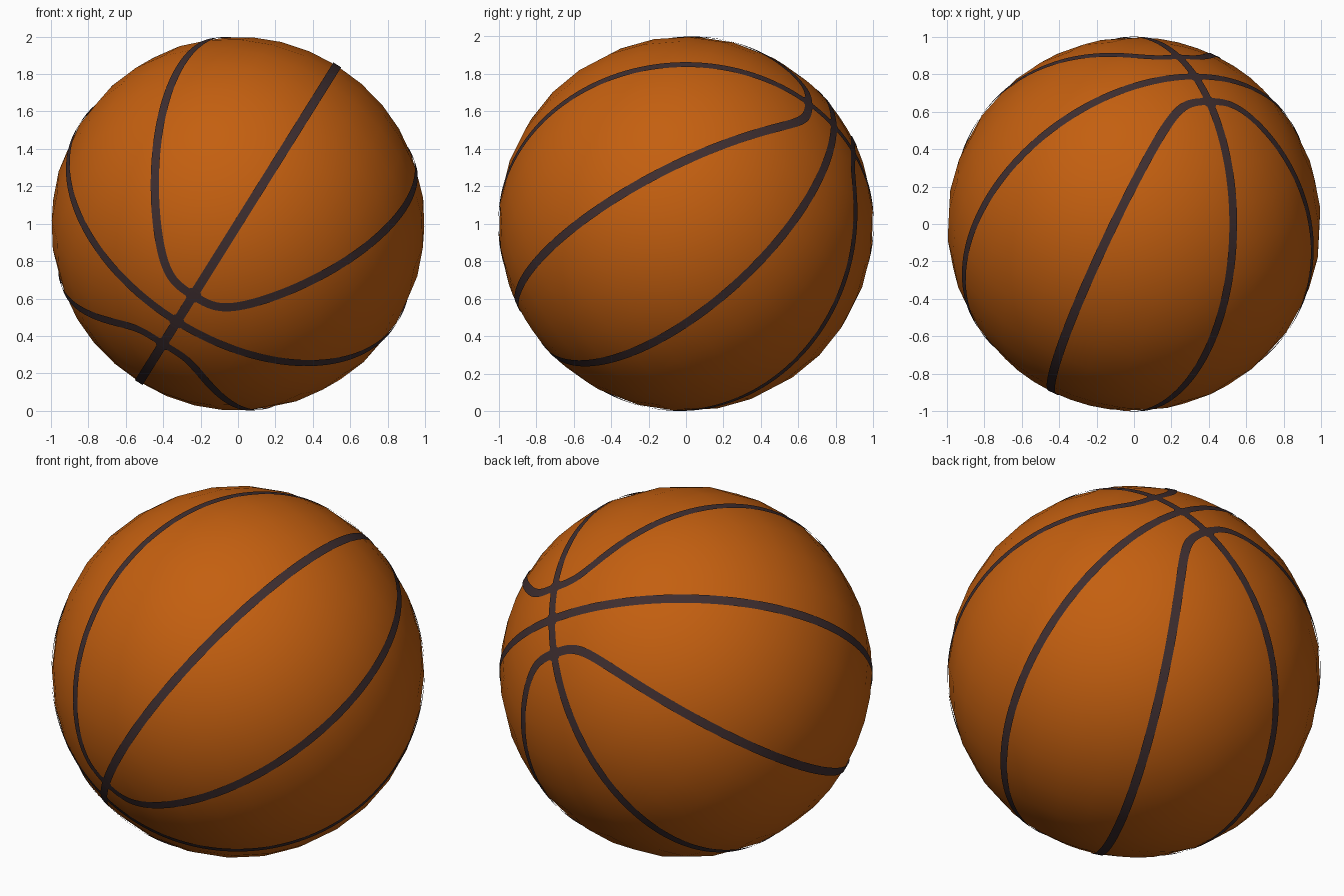
import bpy, bmesh, math
from mathutils import Vector, Matrix

if "Cube" in bpy.data.objects:
    bpy.data.objects.remove(bpy.data.objects["Cube"])

# Seam frame: pole P (where seams meet), V in the long seam's plane, N across it
U = Vector((0.53, 0, 0.848)).normalized()
Y = Vector((0, 1, 0))
P = (-0.616 * U - 0.788 * Y).normalized()
N = Vector((-U.z, 0, U.x))
V = (0.788 * U - 0.616 * Y).normalized()
CENTRE = Vector((0, 0, 1))
R_BALL, R_SEAM, HALF = 0.9995, 1.0015, 0.0245
TAU = 2 * math.pi


def material(name, rgb):
    m = bpy.data.materials.new(name)
    m.diffuse_color = (*rgb, 1)
    m.use_nodes = True
    m.node_tree.nodes["Principled BSDF"].inputs["Base Color"].default_value = m.diffuse_color
    return m


orange = material("orange leather", (0.55, 0.115, 0.005))
black = material("dark rubber", (0.048, 0.027, 0.029))


def finish(bm, name, mat):
    for f in bm.faces:
        f.normal_update()
        if f.normal.dot(f.calc_center_median()) < 0:
            f.normal_flip()
        f.smooth = True
    me = bpy.data.meshes.new(name)
    bm.to_mesh(me)
    bm.free()
    me.materials.append(mat)
    ob = bpy.data.objects.new(name, me)
    ob.location = CENTRE
    bpy.context.collection.objects.link(ob)
    return ob


def seam(name, curve, steps=256):
    """Thin closed ribbon along a curve on the ball."""
    bm = bmesh.new()
    pts = [curve(TAU * i / steps).normalized() for i in range(steps)]
    rows = []
    for i, p in enumerate(pts):
        side = p.cross(pts[(i + 1) % steps] - pts[i - 1]).normalized() * HALF
        rows.append([bm.verts.new((p + s * side).normalized() * R_SEAM) for s in (-1, 1)])
    for i in range(steps):
        a, b = rows[i - 1], rows[i]
        bm.faces.new((a[0], a[1], b[1], b[0]))
    return finish(bm, name, black)


def panel_curve(sign):
    """Loop that runs on the diagonals and rounds off close to the poles."""
    def curve(t):
        n = math.sin(t)
        return P * (math.sqrt(2) * math.cos(t)) + N * n + V * sign * (n ** 4 + 0.278 ** 4) ** 0.25
    return curve


# Ball
bm = bmesh.new()
bmesh.ops.create_uvsphere(bm, u_segments=32, v_segments=16, radius=R_BALL)
bm.transform(Matrix((N, V, P)).transposed().to_4x4())
finish(bm, "ball", orange)

# Seams: two great circles and two looped curves
seam("long_seam", lambda t: P * math.cos(t) + V * math.sin(t))
seam("cross_seam", lambda t: P * math.cos(t) + N * math.sin(t))
seam("upper_loop_seam", panel_curve(1))
seam("lower_loop_seam", panel_curve(-1))

# Rounded fillets where the seams cross
bm = bmesh.new()
for pole in (1, -1):
    for v in (-0.195, 0, 0.195):
        c = (P * pole + V * v / 0.98).normalized()
        a = c.cross(N).normalized()
        b = c.cross(a)
        ring = [bm.verts.new((c + 0.043 * (a * math.cos(TAU * k / 16) + b * math.sin(TAU * k / 16))).normalized()
                             * R_SEAM) for k in range(16)]
        bm.faces.new(ring)
finish(bm, "seam_crossings", black)
